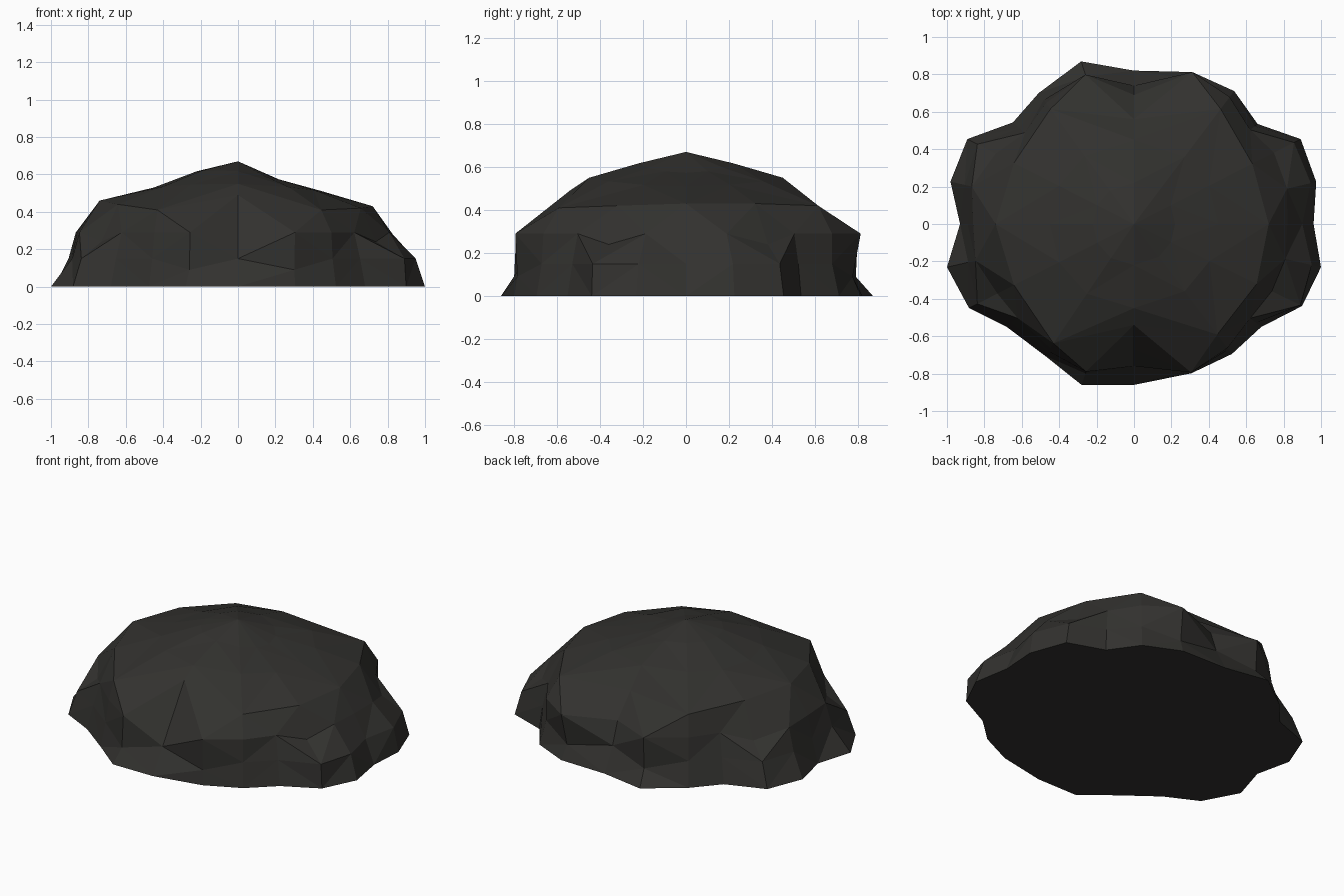
import bpy, bmesh, math

if "Cube" in bpy.data.objects:
    bpy.data.objects.remove(bpy.data.objects["Cube"])

# Compass angles shared by every ring (uneven, as in a faceted boulder)
ANGLES = [0, 13, 27, 39, 53, 69, 90, 108, 126, 140, 153, 167,
          180, 193, 207, 219, 236, 252, 270, 291, 307, 321, 334, 347]
# Radii of the ground outline, the waist and the shoulder
BASE = [.96, 1.0, 1.0, .85, .89, .87, .82, .914, .866, .845, 1.0, 1.007,
        .93, 1.026, .99, .875, .85, .905, .86, .855, .87, .875, 1.0, 1.026]
WAIST = [.90, .97, .96, .83, .85, .83, .74, .83, .82, .80, .94, .93,
         .89, .91, .94, .84, .82, .84, .76, .84, .84, .84, .99, .975]
SHOULDER = [.82, .84, .84, .80, .85, .87, .69, .84, .80, .76, .83, .89,
            .86, .87, .82, .80, .80, .83, .67, .85, .83, .80, .82, .83]
LOW_WAIST = (5, 7, 17, 19)       # waist dips here
OUTCROPS = (2, 10, 14, 22)       # low corner lumps
# Radius and height of the plateau rim, on every second angle
RIM = [(.72, .43), (.71, .43), (.77, .42), (.56, .43), (.76, .42), (.72, .45),
       (.74, .46), (.72, .44), (.77, .41), (.54, .49), (.74, .41), (.73, .42)]

bm = bmesh.new()


def vert(angle, r, z):
    a = math.radians(angle)
    return bm.verts.new((r * math.cos(a), r * math.sin(a), z))


def bridge(lower, upper):
    n = len(lower)
    for i in range(n):
        j = (i + 1) % n
        if i % 2:
            bm.faces.new((lower[i], lower[j], upper[i]))
            bm.faces.new((lower[j], upper[j], upper[i]))
        else:
            bm.faces.new((lower[i], lower[j], upper[j]))
            bm.faces.new((lower[i], upper[j], upper[i]))


# Flank rings: ground, waist, shoulder
base = [vert(a, r, 0) for a, r in zip(ANGLES, BASE)]
waist = [vert(a, r, .09 if i in LOW_WAIST else .15)
         for i, (a, r) in enumerate(zip(ANGLES, WAIST))]
shoulder = [vert(a, r, .24 if i in OUTCROPS else .29)
            for i, (a, r) in enumerate(zip(ANGLES, SHOULDER))]
bridge(base, waist)
bridge(waist, shoulder)

# Plateau rim, upper slope and crown
rim = [vert(a, r, z) for a, (r, z) in zip(ANGLES[::2], RIM)]
slope, crown = [], []
for a in ANGLES[::2]:
    c = math.cos(math.radians(a))
    slope.append(vert(a, .45, .55 - .03 * c * c - .01 * c))
    crown.append(vert(a, .22, .617 - .022 * c - .022 * c * c))
peak = bm.verts.new((0, 0, .67))
for i in range(12):
    j = (i + 1) % 12
    s0, s1, s2 = shoulder[2 * i], shoulder[2 * i + 1], shoulder[2 * j]
    bm.faces.new((s0, s1, rim[i]))
    bm.faces.new((s1, rim[j], rim[i]))
    bm.faces.new((s1, s2, rim[j]))
    bm.faces.new((crown[i], crown[j], peak))
bridge(rim, slope)
bridge(slope, crown)

# Flat underside
bm.faces.new(base[::-1])
bmesh.ops.recalc_face_normals(bm, faces=bm.faces)

mesh = bpy.data.meshes.new("boulder")
bm.to_mesh(mesh)
bm.free()
boulder = bpy.data.objects.new("boulder", mesh)
bpy.context.collection.objects.link(boulder)

mat = bpy.data.materials.new("dark_stone")
mat.diffuse_color = (.032, .031, .028, 1)
mat.use_nodes = True
mat.node_tree.nodes["Principled BSDF"].inputs["Base Color"].default_value = mat.diffuse_color
mesh.materials.append(mat)
